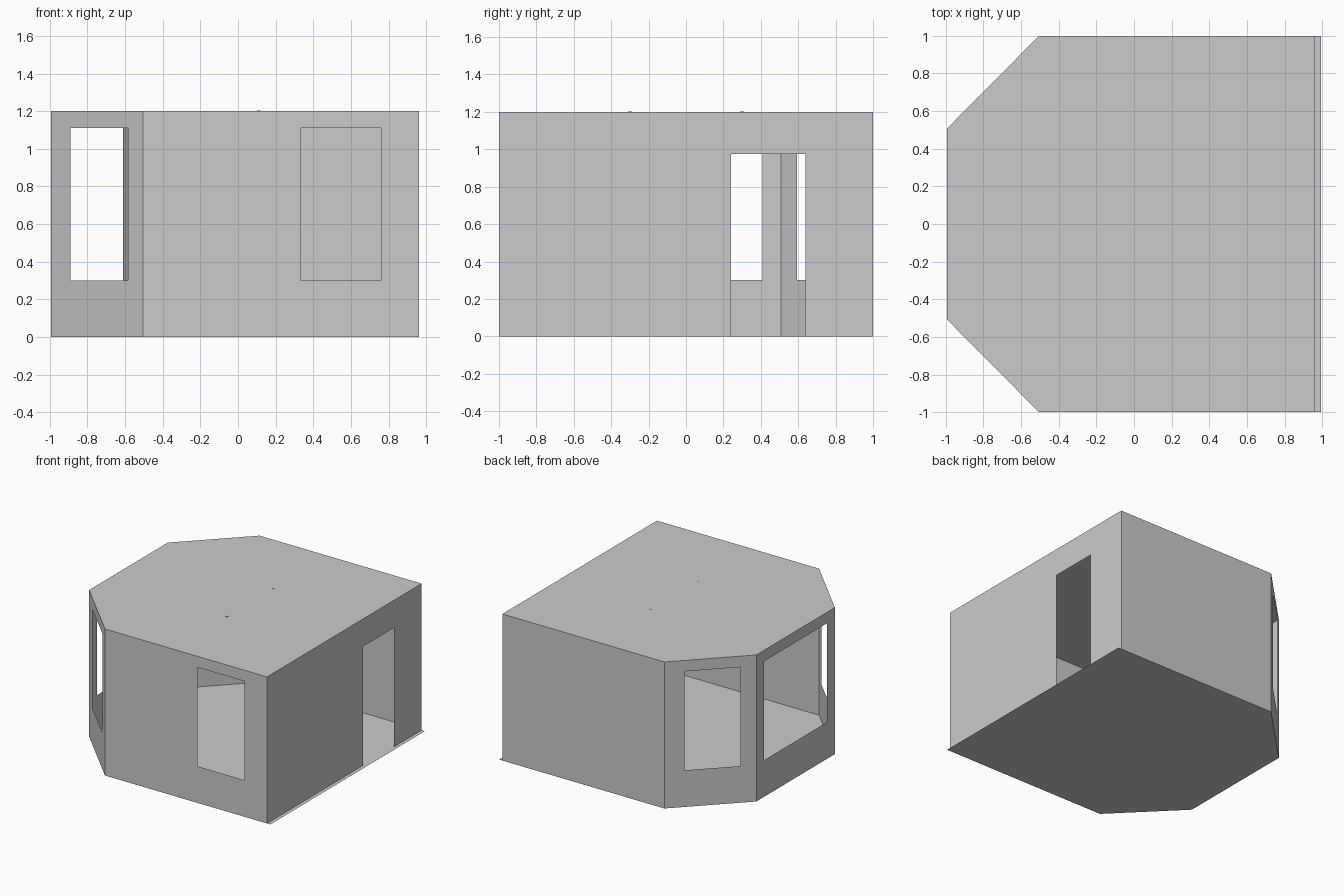
import bpy
import bmesh
from mathutils import Vector

cube = bpy.data.objects.get("Cube")
if cube:
    bpy.data.objects.remove(cube, do_unlink=True)

HEIGHT, SILL, HEAD = 1.2, 0.3, 1.11
LEFT, RIGHT, FLOOR_RIGHT = -0.993, 0.963, 0.993
BAY_X, BAY_Y = -0.505, 0.508

plaster = bpy.data.materials.new("light grey plaster")
plaster.use_nodes = True
plaster.diffuse_color = (0.6, 0.6, 0.6, 1)
plaster.node_tree.nodes["Principled BSDF"].inputs["Base Color"].default_value = (0.6, 0.6, 0.6, 1)


def add_object(name, bm):
    mesh = bpy.data.meshes.new(name)
    bm.to_mesh(mesh)
    bm.free()
    mesh.materials.append(plaster)
    obj = bpy.data.objects.new(name, mesh)
    bpy.context.collection.objects.link(obj)
    return obj


def wall(name, start, end, opening=None):
    """Thin upright wall; opening = (from, to, bottom, top), as fractions along it and heights."""
    a, b = Vector(start).to_3d(), Vector(end).to_3d()
    us, zs = [0, 1], [0, HEIGHT]
    if opening:
        us = sorted({0, 1, *opening[:2]})
        zs = sorted({0, HEIGHT, *opening[2:]})
    bm = bmesh.new()
    grid = [[bm.verts.new(a.lerp(b, u) + Vector((0, 0, z))) for z in zs] for u in us]
    for i in range(len(us) - 1):
        for j in range(len(zs) - 1):
            if opening and us[i] == opening[0] and zs[j] == opening[2]:
                continue
            bm.faces.new((grid[i][j], grid[i + 1][j], grid[i + 1][j + 1], grid[i][j + 1]))
    return add_object(name, bm)


def slab(name, right, z, up):
    """Flat outline of the room with the two cut corners."""
    outline = [(LEFT, -BAY_Y), (BAY_X, -1), (right, -1), (right, 1), (BAY_X, 1), (LEFT, BAY_Y)]
    bm = bmesh.new()
    face = bm.faces.new([bm.verts.new((x, y, z)) for x, y in outline])
    if not up:
        face.normal_flip()
    return add_object(name, bm)


# Floor runs slightly past the door wall; ceiling ends at it
slab("floor", FLOOR_RIGHT, 0, False)
slab("ceiling", RIGHT, HEIGHT, True)


def along(value, start, end):
    return (value - start) / (end - start)


# Walls, counter-clockwise so that the normals face outwards
wall("front_wall", (BAY_X, -1), (RIGHT, -1),
     (along(0.335, BAY_X, RIGHT), along(0.76, BAY_X, RIGHT), SILL, HEAD))
wall("door_wall", (RIGHT, -1), (RIGHT, 1),
     (along(0.24, -1, 1), along(0.64, -1, 1), 0, 0.975))
wall("back_wall", (RIGHT, 1), (BAY_X, 1))
wall("back_bay_wall", (BAY_X, 1), (LEFT, BAY_Y),
     (along(-0.611, BAY_X, LEFT), along(-0.908, BAY_X, LEFT), SILL, HEAD))
wall("bay_wall", (LEFT, BAY_Y), (LEFT, -BAY_Y),
     (along(0.408, BAY_Y, -BAY_Y), along(-0.408, BAY_Y, -BAY_Y), SILL, HEAD))
wall("front_bay_wall", (LEFT, -BAY_Y), (BAY_X, -1),
     (along(-0.89, LEFT, BAY_X), along(-0.585, LEFT, BAY_X), SILL, HEAD))

# Small ceiling light mounts that just break through the roof
for label, y in (("front", -0.3), ("back", 0.3)):
    bm = bmesh.new()
    bmesh.ops.create_cone(bm, cap_ends=True, segments=12, radius1=0.01, radius2=0.01, depth=0.016)
    mount = add_object(label + "_light_mount", bm)
    mount.location = (0.11, y, HEIGHT - 0.005)
